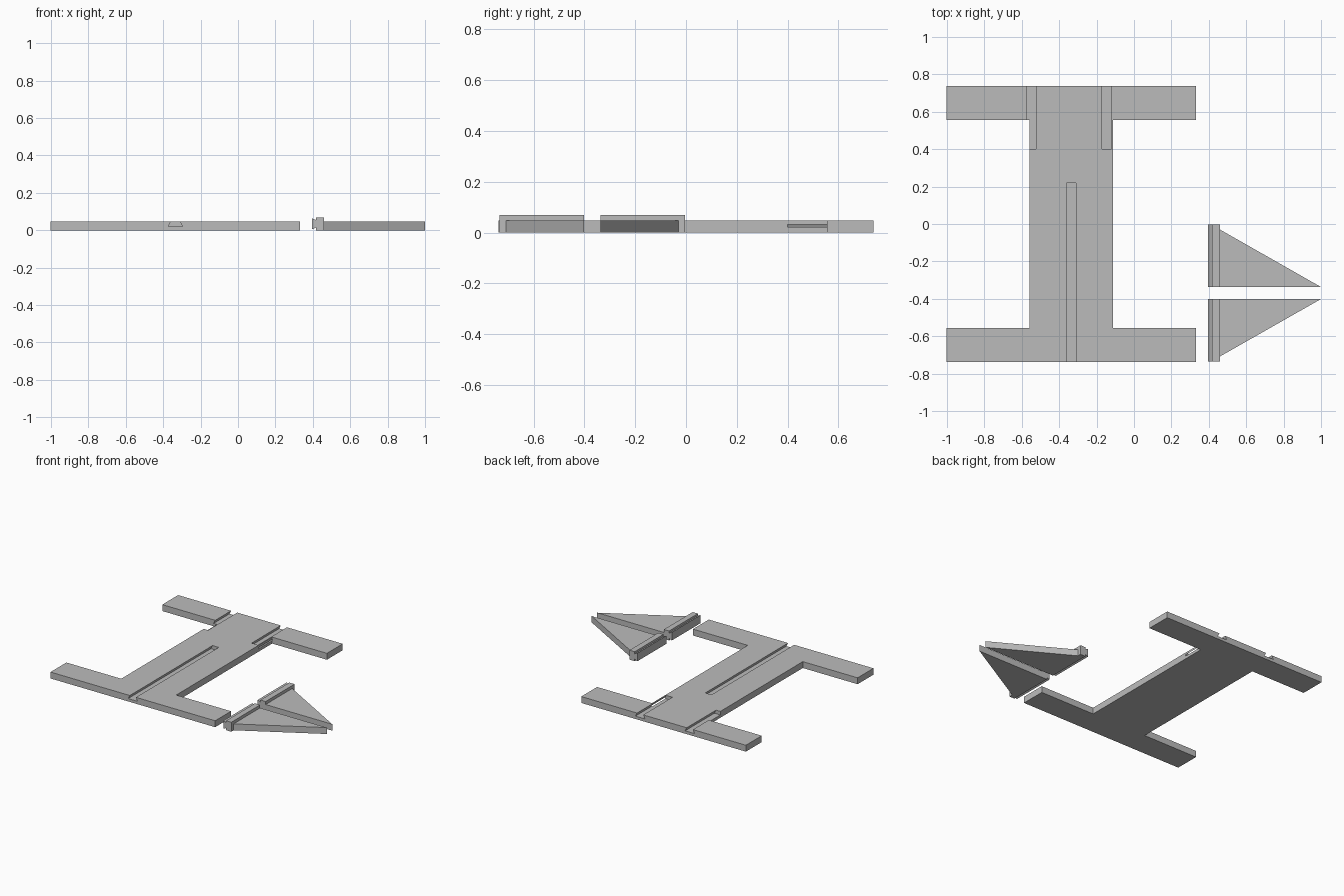
import bpy, bmesh
from mathutils import Vector

cube = bpy.data.objects.get("Cube")
if cube:
    bpy.data.objects.remove(cube, do_unlink=True)

# One plain grey for everything
grey = bpy.data.materials.new("plain_grey")
grey.use_nodes = True
COLOUR = (0.5, 0.5, 0.5, 1)
grey.diffuse_color = COLOUR
grey.node_tree.nodes["Principled BSDF"].inputs["Base Color"].default_value = COLOUR

THICK = 0.047
CENTRE = -0.335


def prism(name, outline, direction):
    """Extrude a closed outline of 3D points along a direction."""
    bm = bmesh.new()
    face = bm.faces.new([bm.verts.new(p) for p in outline])
    out = bmesh.ops.extrude_face_region(bm, geom=[face])
    moved = [v for v in out["geom"] if isinstance(v, bmesh.types.BMVert)]
    bmesh.ops.translate(bm, verts=moved, vec=Vector(direction))
    bmesh.ops.recalc_face_normals(bm, faces=bm.faces)
    mesh = bpy.data.meshes.new(name)
    bm.to_mesh(mesh)
    bm.free()
    mesh.materials.append(grey)
    obj = bpy.data.objects.new(name, mesh)
    bpy.context.collection.objects.link(obj)
    return obj


# Body plate: an H outline, mirrored about its centre line
half = [(0.223, 0), (0.223, 0.555), (0.667, 0.555), (0.667, 0.738)]
right = [(x, -y) for x, y in reversed(half)] + half[1:]
left = [(-x, y) for x, y in reversed(right)]
plate = prism("body_plate", [(CENTRE + x, y, 0) for x, y in right + left], (0, 0, THICK))

# Dovetail slots cut in the top: one from the front, two from the back
slots = [(CENTRE, -0.8, 0.22), (CENTRE - 0.213, 0.4, 0.8), (CENTRE + 0.19, 0.4, 0.8)]
for x, y0, y1 in slots:
    profile = [(-0.038, 0.021), (0.038, 0.021), (0.025, THICK), (0.025, 0.06),
               (-0.025, 0.06), (-0.025, THICK)]
    cutter = prism("slot_cutter", [(x + px, y0, pz) for px, pz in profile], (0, y1 - y0, 0))
    cutter.hide_render = True
    cut = plate.modifiers.new("slot", "BOOLEAN")
    cut.operation = "DIFFERENCE"
    cut.solver = "EXACT"
    cut.object = cutter
    bpy.context.view_layer.objects.active = plate
    bpy.ops.object.modifier_apply(modifier=cut.name)
    bpy.data.objects.remove(cutter, do_unlink=True)

# Two mirrored fins, each with a rail that ends in a dovetail tongue
rail = [(0.46, 0), (0.46, 0.069), (0.418, 0.069), (0.418, 0.054), (0.396, 0.064),
        (0.396, 0.005), (0.418, 0.015), (0.418, 0)]
for side, inner, outer, root in (("back", -0.337, -0.003, -0.03),
                                 ("front", -0.401, -0.735, -0.708)):
    prism(side + "_fin_rail", [(x, inner, z) for x, z in rail], (0, outer - inner, 0))
    prism(side + "_fin_blade", [(0.455, inner, 0), (1, inner, 0), (0.46, root, 0),
                                (0.455, root, 0)], (0, 0, THICK))
